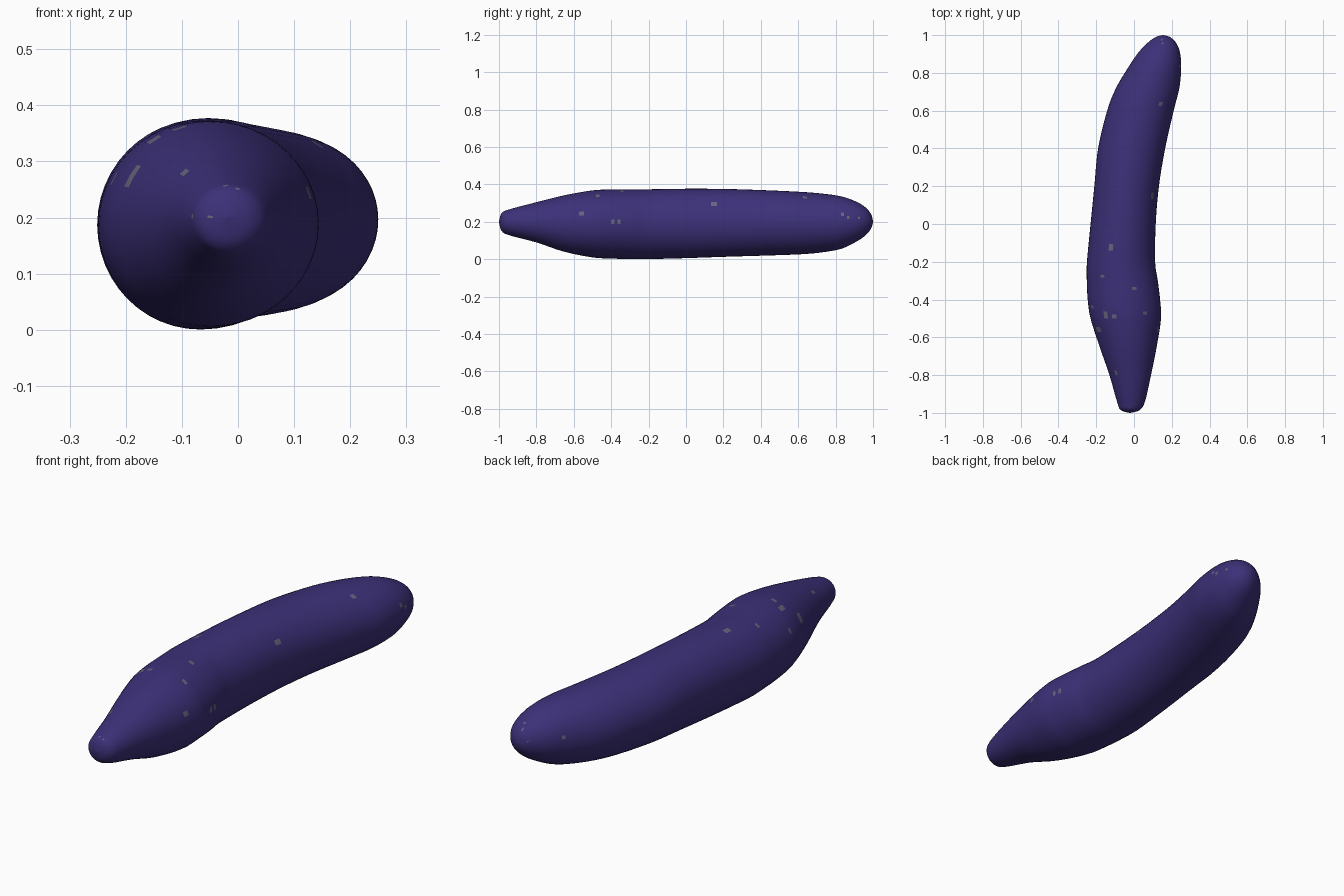
import bpy, bmesh, math, random

if "Cube" in bpy.data.objects:
    bpy.data.objects.remove(bpy.data.objects["Cube"])

random.seed(4)

# Cross-section stations along the body: y, left x, right x, bottom z, top z
STATIONS = [
    (-1.00, -0.022, -0.018, 0.198, 0.202),
    (-0.985, -0.07, 0.03, 0.15, 0.248),
    (-0.94, -0.09, 0.058, 0.127, 0.268),
    (-0.80, -0.13, 0.09, 0.09, 0.305),
    (-0.65, -0.182, 0.12, 0.04, 0.342),
    (-0.50, -0.23, 0.143, 0.01, 0.368),
    (-0.40, -0.245, 0.138, 0.004, 0.373),
    (-0.30, -0.25, 0.126, 0.001, 0.373),
    (-0.20, -0.249, 0.112, 0.001, 0.374),
    (0.00, -0.23, 0.115, 0.006, 0.377),
    (0.20, -0.21, 0.132, 0.013, 0.376),
    (0.40, -0.19, 0.165, 0.019, 0.37),
    (0.60, -0.142, 0.21, 0.026, 0.361),
    (0.72, -0.095, 0.24, 0.036, 0.352),
    (0.83, -0.03, 0.25, 0.056, 0.336),
    (0.91, 0.025, 0.243, 0.094, 0.308),
    (0.96, 0.073, 0.222, 0.128, 0.277),
    (0.99, 0.115, 0.19, 0.165, 0.24),
    (1.00, 0.152, 0.156, 0.198, 0.202),
]
SIDES, STEPS = 48, 6


def material(name, colour):
    mat = bpy.data.materials.new(name)
    mat.diffuse_color = (*colour, 1)
    mat.use_nodes = True
    mat.node_tree.nodes["Principled BSDF"].inputs["Base Color"].default_value = mat.diffuse_color
    return mat


def spline(a, b, c, d, t):
    return tuple(0.5 * (2 * q + (r - p) * t + (2 * p - 5 * q + 4 * r - s) * t * t
                        + (3 * q - p - 3 * r + s) * t ** 3)
                 for p, q, r, s in zip(a, b, c, d))


# Smooth the stations lengthwise
last = len(STATIONS) - 1
sections = []
for i in range(last):
    pts = [STATIONS[min(max(i + k, 0), last)] for k in (-1, 0, 1, 2)]
    sections += [spline(*pts, s / STEPS) for s in range(STEPS)]
sections.append(STATIONS[last])

# Loft elliptical rings into the curved fruit
bm = bmesh.new()
rings = []
for y, x0, x1, z0, z1 in sections:
    y = max(-1, min(1, y))
    rings.append([bm.verts.new(((x0 + x1) / 2 + (x1 - x0) / 2 * math.cos(a), y,
                                (z0 + z1) / 2 + (z1 - z0) / 2 * math.sin(a)))
                  for a in (2 * math.pi * k / SIDES for k in range(SIDES))])
for r0, r1 in zip(rings, rings[1:]):
    for k in range(SIDES):
        j = (k + 1) % SIDES
        face = bm.faces.new((r0[k], r0[j], r1[j], r1[k]))
        # Sparse pale flecks on the upper half of the skin
        if k < SIDES // 2 and random.random() < 0.012:
            face.material_index = 1
bm.faces.new(rings[0])
bm.faces.new(rings[-1])
bmesh.ops.recalc_face_normals(bm, faces=bm.faces)
for face in bm.faces:
    face.smooth = True

mesh = bpy.data.meshes.new("curved_fruit")
bm.to_mesh(mesh)
bm.free()
mesh.materials.append(material("purple_skin", (0.045, 0.03, 0.19)))
mesh.materials.append(material("pale_fleck", (0.13, 0.13, 0.2)))
fruit = bpy.data.objects.new("curved_fruit", mesh)
bpy.context.collection.objects.link(fruit)
